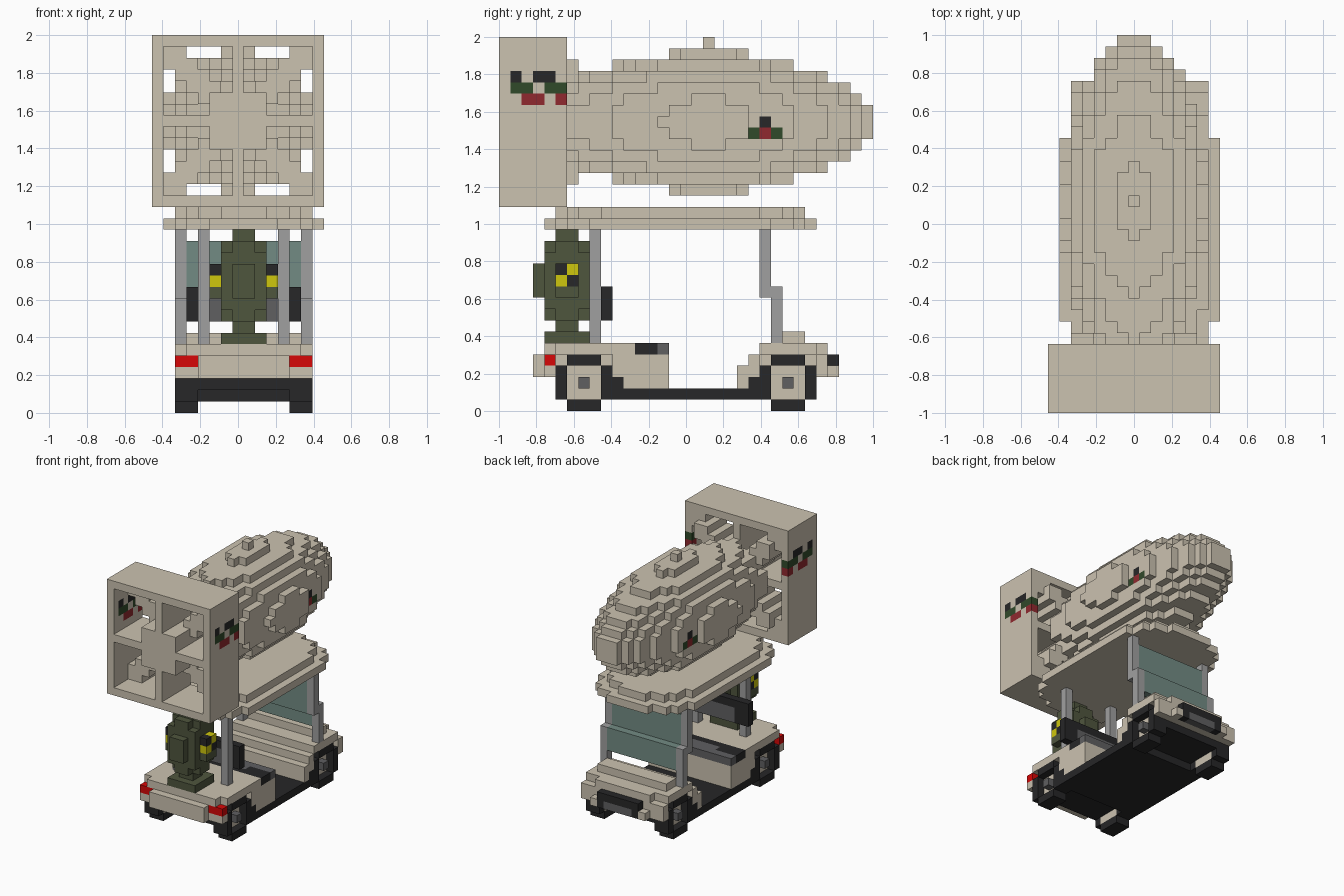
import bpy
import bmesh
from mathutils import Vector

U = 2 / 33                       # edge of one building block
ORIGIN = Vector((7.5, 16.5, 0))  # block coordinates of the world origin

if "Cube" in bpy.data.objects:
    bpy.data.objects.remove(bpy.data.objects["Cube"])


def material(name, r, g, b):
    mat = bpy.data.materials.new(name)
    mat.diffuse_color = (r, g, b, 1)
    mat.use_nodes = True
    mat.node_tree.nodes["Principled BSDF"].inputs["Base Color"].default_value = (r, g, b, 1)
    return mat


TAN = material("tan paint", .6, .54, .435)
BLACK = material("black rubber", .02, .02, .021)
GREY = material("light grey metal", .35, .35, .35)
DARK = material("dark grey", .115, .115, .12)
TEAL = material("teal glass", .17, .26, .23)
OLIVE = material("olive green", .078, .092, .048)
YELLOW = material("yellow", .62, .57, .004)
RED = material("lamp red", .68, .002, .002)
CRIMSON = material("emblem red", .28, .022, .028)
LEAF = material("emblem green", .03, .068, .023)


def box(x, y, z):
    """Blocks filling three half-open ranges."""
    return {(i, j, k) for i in range(*x) for j in range(*y) for k in range(*z)}


def both(cells):
    """Add the mirror image across the middle of the cart."""
    return cells | {(15 - i, j, k) for i, j, k in cells}


def build(name, *layers):
    """Make one object from (material, blocks) layers; later layers repaint earlier ones."""
    paint = {c: mat for mat, cells in layers for c in cells}
    mats = list(dict.fromkeys(mat for mat, cells in layers))
    bm = bmesh.new()
    corners = {}

    def corner(p):
        key = tuple(p)
        if key not in corners:
            corners[key] = bm.verts.new((Vector(key) - ORIGIN) * U)
        return corners[key]

    for cell, mat in paint.items():
        for axis in range(3):
            for side in (0, 1):
                near = list(cell)
                near[axis] += 2 * side - 1
                if tuple(near) in paint:
                    continue
                loop = []
                for s, t in ((0, 0), (1, 0), (1, 1), (0, 1)):
                    p = list(cell)
                    p[axis] += side
                    p[(axis + 1) % 3] += s
                    p[(axis + 2) % 3] += t
                    loop.append(corner(p))
                face = bm.faces.new(loop if side else loop[::-1])
                face.material_index = mats.index(mat)
    mesh = bpy.data.meshes.new(name)
    bm.to_mesh(mesh)
    bm.free()
    for mat in mats:
        mesh.materials.append(mat)
    bpy.context.collection.objects.link(bpy.data.objects.new(name, mesh))


# Wheels: rubber ring, recessed hub and protruding axle cap
def wheel(name, x, hub_x, y):
    width = (x, x + 2)
    ring = box(width, (y, y + 5), (1, 4)) | box(width, (y + 1, y + 4), (0, 5))
    hub = box(width, (y + 1, y + 4), (1, 4))
    hollow = box((hub_x, hub_x + 1), (y + 1, y + 4), (1, 4))
    cap = box((hub_x, hub_x + 1), (y + 2, y + 3), (2, 3))
    build(name, (BLACK, ring - hub), (TAN, hub - hollow), (DARK, cap))


for end, y in (("rear", 5), ("front", 23)):
    wheel(end + "_right_wheel", 2, 2, y)
    wheel(end + "_left_wheel", 12, 13, y)

# Chassis: low floor between the axles, higher plates over them
build("chassis", (BLACK, box((2, 14), (10, 23), (1, 2)) | box((2, 14), (10, 11), (2, 3))
                  | box((2, 14), (22, 23), (2, 3))
                  | box((4, 12), (5, 10), (2, 3)) | box((4, 12), (23, 28), (2, 3))))

# Bodywork, leaving room for the wheels
arches = both(box((2, 4), (5, 10), (0, 5)) | box((2, 4), (23, 28), (0, 5)))
rear = (box((2, 14), (5, 15), (3, 6)) | box((2, 14), (11, 15), (2, 3))
        | box((2, 14), (4, 5), (3, 4)) | box((4, 12), (4, 5), (4, 5))
        | box((3, 13), (4, 5), (5, 6)) | box((4, 12), (3, 4), (3, 5)))
cushion = box((2, 14), (12, 14), (5, 6))
cushion_trim = box((2, 14), (14, 15), (5, 6)) | box((5, 11), (13, 15), (5, 6))
build("rear_body", (TAN, rear - arches), (BLACK, cushion), (DARK, cushion_trim))

front = (box((2, 14), (21, 22), (2, 4)) | box((2, 14), (22, 29), (3, 5))
         | box((2, 14), (23, 28), (5, 6)) | box((4, 12), (28, 29), (5, 6))
         | box((3, 13), (25, 27), (6, 7)))
build("front_body", (TAN, front - arches))
build("bumper_guards", (TAN, both(box((4, 5), (29, 30), (3, 4)))))
build("front_grille", (BLACK, box((5, 11), (29, 30), (3, 5))),
      (DARK, box((6, 10), (29, 30), (3, 4))))
build("tail_lamps", (RED, both(box((2, 4), (4, 5), (4, 5)))))

# Seat back, windscreen and roof posts
build("seat_back", (BLACK, box((3, 13), (9, 10), (8, 11))),
      (DARK, box((5, 11), (9, 10), (8, 10))))
build("windscreen", (TEAL, box((3, 13), (24, 25), (8, 11)) | box((3, 13), (23, 24), (10, 15))))
build("rear_posts", (GREY, both(box((4, 5), (8, 9), (6, 16)))))
build("front_posts", (GREY, both(box((2, 3), (24, 25), (6, 11)) | box((2, 3), (23, 24), (10, 16)))))


# Roof of two rounded layers
def roof_layer(x0, x1, y0, y1, z):
    cells = set()
    for y in range(y0, y1):
        inset = {0: 4, 1: 2, 2: 1, 3: 1}.get(min(y - y0, y1 - 1 - y), 0)
        cells |= box((x0 + inset, x1 - inset), (y, y + 1), (z, z + 1))
    return cells


build("roof", (TAN, roof_layer(1, 15, 4, 28, 16) | roof_layer(2, 14, 5, 27, 17)))

# Upright canister on the rear deck
canister = box((6, 10), (4, 8), (8, 15))
for x in (6, 9):
    for y in (4, 7):
        for z in (8, 14):
            canister -= {(x, y, z)}
canister |= (box((7, 9), (3, 9), (10, 13)) | box((5, 11), (5, 7), (10, 13))
             | box((7, 9), (5, 7), (15, 16)) | box((7, 9), (5, 7), (7, 8))
             | box((6, 10), (4, 8), (6, 7)))
black_checks = both({(5, 5, 12), (5, 6, 11)})
yellow_checks = both({(5, 5, 11), (5, 6, 12)})
build("canister", (OLIVE, canister), (BLACK, black_checks), (YELLOW, yellow_checks))


# Large bomb: round slices tapering from the middle, with an emblem on each side
def taper(points, d):
    """Radius at distance d, read along a line through (distance, radius) points."""
    for (d0, r0), (d1, r1) in zip(points, points[1:]):
        if d <= d1:
            return r0 + (r1 - r0) * (d - d0) / (d1 - d0)


nose = ((0, 6.25), (3, 6.05), (7, 5.1), (10, 4.15), (12, 3.2), (13, 2.3), (14, 1.5))
tail = ((0, 6.25), (3, 6.05), (8, 5.05), (12, 4.1))
shell = {(7, 18, 32)}
for y in range(6, 33):
    radius = taper(nose, y - 18) if y > 18 else taper(tail, 18 - y)
    shell |= {c for c in box((1, 14), (y, y + 1), (19, 32))
              if .94 * (c[0] - 7) ** 2 + (c[2] - 25) ** 2 < radius ** 2}


def on_sides(x, marks):
    return {(i, y, z) for i in (x, 14 - x) for y, z in marks}


build("bomb", (TAN, shell), (BLACK, on_sides(2, [(23, 25)])),
      (LEAF, on_sides(2, [(22, 24), (24, 24)])), (CRIMSON, on_sides(2, [(23, 24)])))

# Tail box: square shroud with a cross, a centre plate and diagonal fins
depth = (0, 6)
shroud = box((0, 15), depth, (18, 33)) - box((1, 14), depth, (19, 32))
cross = (box((7, 8), depth, (19, 32)) | box((1, 14), depth, (25, 26))
         | box((5, 10), depth, (23, 28)))
fins = set()
for sx in (-1, 1):
    for sz in (-1, 1):
        for step in range(2, 7):
            last = 7 if step < 6 else 6
            for dx, dz in ((step, step), (step, step - 1), (step - 1, step)):
                fins |= {(7 + sx * dx, y, 25 + sz * dz) for y in range(3, last)}
build("tail_box", (TAN, shroud | cross | fins),
      (BLACK, on_sides(0, [(1, 29), (3, 29), (4, 29)])),
      (LEAF, on_sides(0, [(1, 28), (2, 28), (4, 28), (5, 28)])),
      (CRIMSON, on_sides(0, [(2, 27), (3, 27), (5, 27)])))
